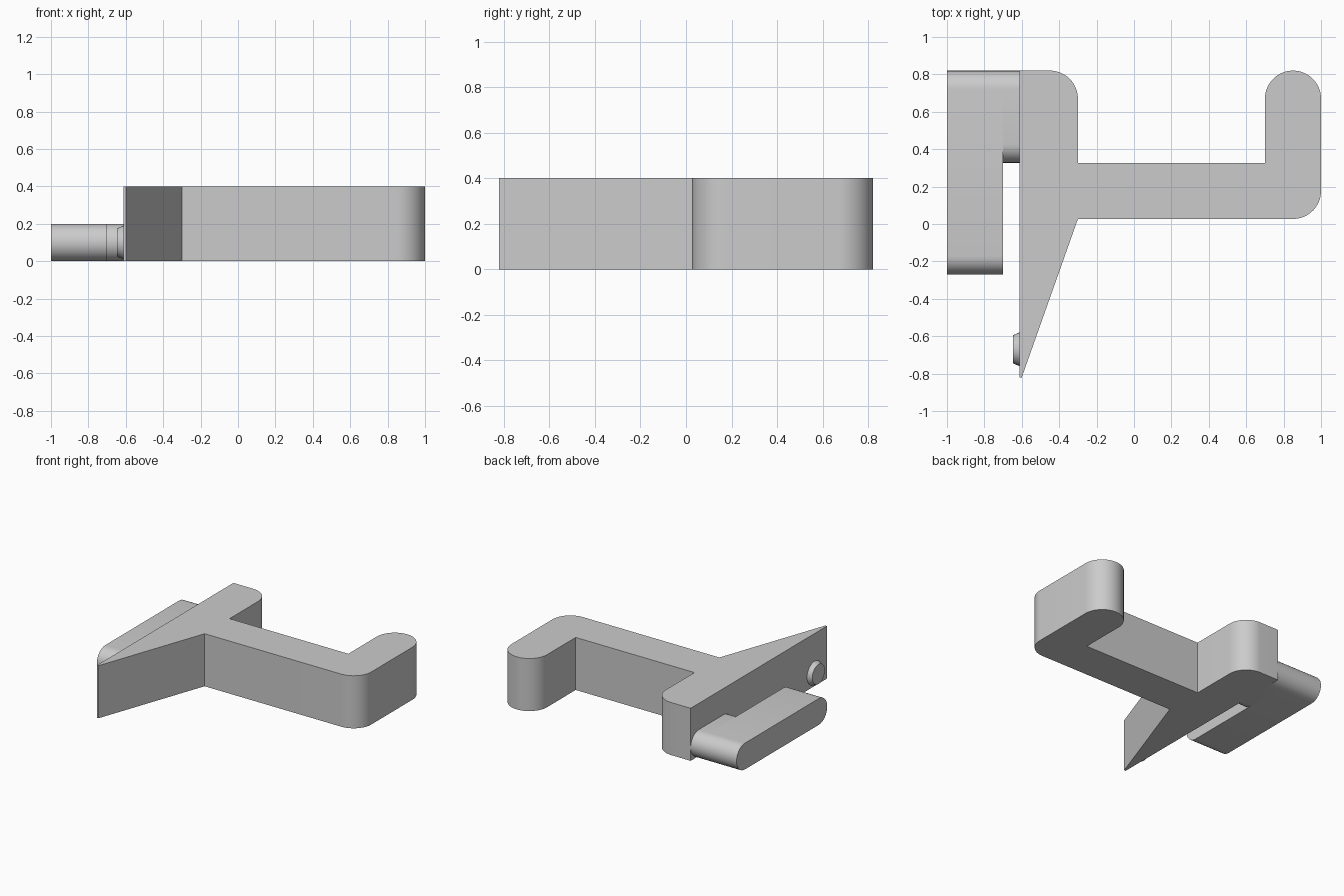
import bpy
import bmesh
from math import cos, sin, pi, radians
from mathutils import Matrix, Vector

cube = bpy.data.objects.get("Cube")
if cube:
    bpy.data.objects.remove(cube, do_unlink=True)

grey = bpy.data.materials.new("plain grey")
grey.use_nodes = True
COLOUR = (0.6, 0.6, 0.6, 1)
grey.diffuse_color = COLOUR
grey.node_tree.nodes["Principled BSDF"].inputs["Base Color"].default_value = COLOUR


def arc(cx, cy, r, start, end, steps=16):
    """Points on an arc, angles in degrees."""
    angles = [radians(start + (end - start) * i / steps) for i in range(steps + 1)]
    return [(cx + r * cos(a), cy + r * sin(a)) for a in angles]


def finish(name, bm):
    bmesh.ops.recalc_face_normals(bm, faces=bm.faces)
    mesh = bpy.data.meshes.new(name)
    bm.to_mesh(mesh)
    bm.free()
    mesh.materials.append(grey)
    obj = bpy.data.objects.new(name, mesh)
    bpy.context.collection.objects.link(obj)
    bpy.ops.object.select_all(action='DESELECT')
    obj.select_set(True)
    bpy.context.view_layer.objects.active = obj
    bpy.ops.object.shade_smooth_by_angle(angle=radians(20))
    return obj


def prism(name, points, offset):
    """Extrude a closed outline of 3D points along an offset."""
    bm = bmesh.new()
    face = bm.faces.new([bm.verts.new(p) for p in points])
    result = bmesh.ops.extrude_face_region(bm, geom=[face], use_keep_orig=True)
    verts = [v for v in result["geom"] if isinstance(v, bmesh.types.BMVert)]
    bmesh.ops.translate(bm, verts=verts, vec=Vector(offset))
    return finish(name, bm)


def rounded_bar(name, x0, x1, y0, y1, r=0.1):
    """Flat bar along y with half-round ends, lying on the ground."""
    profile = arc(y1 - r, r, r, -90, 90) + arc(y0 + r, r, r, 90, 270)
    return prism(name, [(x0, y, z) for y, z in profile], (x1 - x0, 0, 0))


# Main hook body: pointed blade, crossbar and upturned rounded tip
outline = [(-0.613, -0.82), (-0.6, -0.82), (-0.3, 0.027)]
outline += arc(0.85, 0.177, 0.15, -90, 0)
outline += arc(0.85, 0.67, 0.15, 0, 180, 32)
outline += [(0.7, 0.327), (-0.3, 0.327)]
outline += arc(-0.45, 0.67, 0.15, 0, 90)
outline += [(-0.613, 0.82)]
prism("hook_body", [(x, y, 0) for x, y in outline], (0, 0, 0.4))

# Side clip: connector to the body and the long arm
rounded_bar("clip_connector", -0.7, -0.613, 0.327, 0.82)
rounded_bar("clip_arm", -1.0, -0.7, -0.27, 0.82)

# Small tapered button on the side of the blade
bm = bmesh.new()
bmesh.ops.create_cone(bm, cap_ends=True, segments=32, radius1=0.09, radius2=0.075,
                      depth=0.034,
                      matrix=Matrix.Translation((-0.63, -0.67, 0.1))
                      @ Matrix.Rotation(-pi / 2, 4, 'Y'))
finish("side_button", bm)
